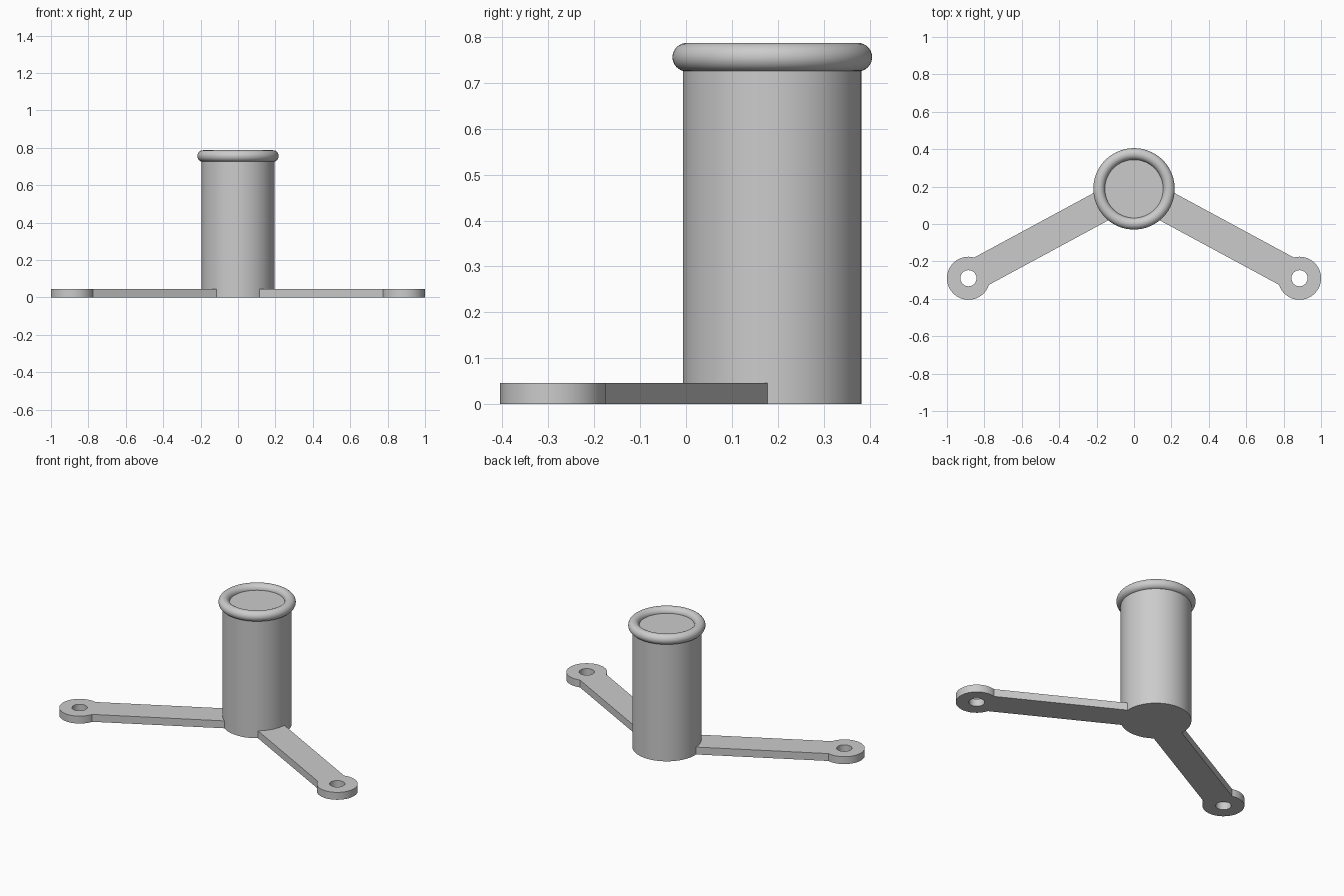
import bpy, bmesh, math
from mathutils import Vector

if "Cube" in bpy.data.objects:
    bpy.data.objects.remove(bpy.data.objects["Cube"])

grey = bpy.data.materials.new("light_grey")
grey.diffuse_color = (0.6, 0.6, 0.6, 1)
grey.use_nodes = True
grey.node_tree.nodes["Principled BSDF"].inputs["Base Color"].default_value = grey.diffuse_color

CY, TUBE_R, TUBE_H = 0.188, 0.1945, 0.756    # upright tube
PAD_X, PAD_Y, PAD_R, HOLE_R = 0.885, -0.29, 0.115, 0.043
ARM_HALF, ARM_T = 0.083, 0.046


def finish(name):
    ob = bpy.context.object
    ob.name = name
    ob.data.materials.clear()
    ob.data.materials.append(grey)
    bpy.ops.object.shade_smooth_by_angle(angle=math.radians(35))
    return ob


def arc(cx, r, a0, a1, n):
    return [(cx + r * math.cos(a0 + (a1 - a0) * i / n),
             r * math.sin(a0 + (a1 - a0) * i / n)) for i in range(n + 1)]


# Upright tube and its rolled rim
bpy.ops.mesh.primitive_cylinder_add(vertices=96, radius=TUBE_R, depth=TUBE_H,
                                    location=(0, CY, TUBE_H / 2))
finish("upright_tube")
bpy.ops.mesh.primitive_torus_add(major_segments=96, minor_segments=32,
                                 major_radius=0.1865, minor_radius=0.031,
                                 location=(0, CY, TUBE_H))
finish("rolled_rim")


def make_arm(name, side):
    # Flat outline along local x: tube seat, strap, round pad with a bolt hole
    run = Vector((side * PAD_X, PAD_Y - CY))
    length = run.length
    pad_a = math.pi - math.asin(ARM_HALF / PAD_R)
    seat_a = math.asin(ARM_HALF / TUBE_R)
    outline = arc(length, PAD_R, -pad_a, pad_a, 64) + arc(0, TUBE_R, seat_a, -seat_a, 16)
    hole = arc(length, HOLE_R, 0, math.tau, 48)[:-1]
    cu = bpy.data.curves.new(name, 'CURVE')
    cu.dimensions, cu.fill_mode, cu.extrude = '2D', 'BOTH', ARM_T / 2
    for pts in (outline, hole):
        sp = cu.splines.new('POLY')
        sp.points.add(len(pts) - 1)
        for p, (x, y) in zip(sp.points, pts):
            p.co = (x, y, 0, 1)
        sp.use_cyclic_u = True
    ob = bpy.data.objects.new(name, cu)
    bpy.context.collection.objects.link(ob)
    ob.location = (0, CY, ARM_T / 2)
    ob.rotation_euler.z = math.atan2(run.y, run.x)
    bpy.ops.object.select_all(action='DESELECT')
    ob.select_set(True)
    bpy.context.view_layer.objects.active = ob
    bpy.ops.object.convert(target='MESH')
    # Weld the caps to the walls
    me = bpy.context.object.data
    bm = bmesh.new()
    bm.from_mesh(me)
    bmesh.ops.remove_doubles(bm, verts=bm.verts, dist=1e-5)
    bmesh.ops.recalc_face_normals(bm, faces=bm.faces)
    bm.to_mesh(me)
    bm.free()
    finish(name)


make_arm("right_arm", 1)
make_arm("left_arm", -1)
